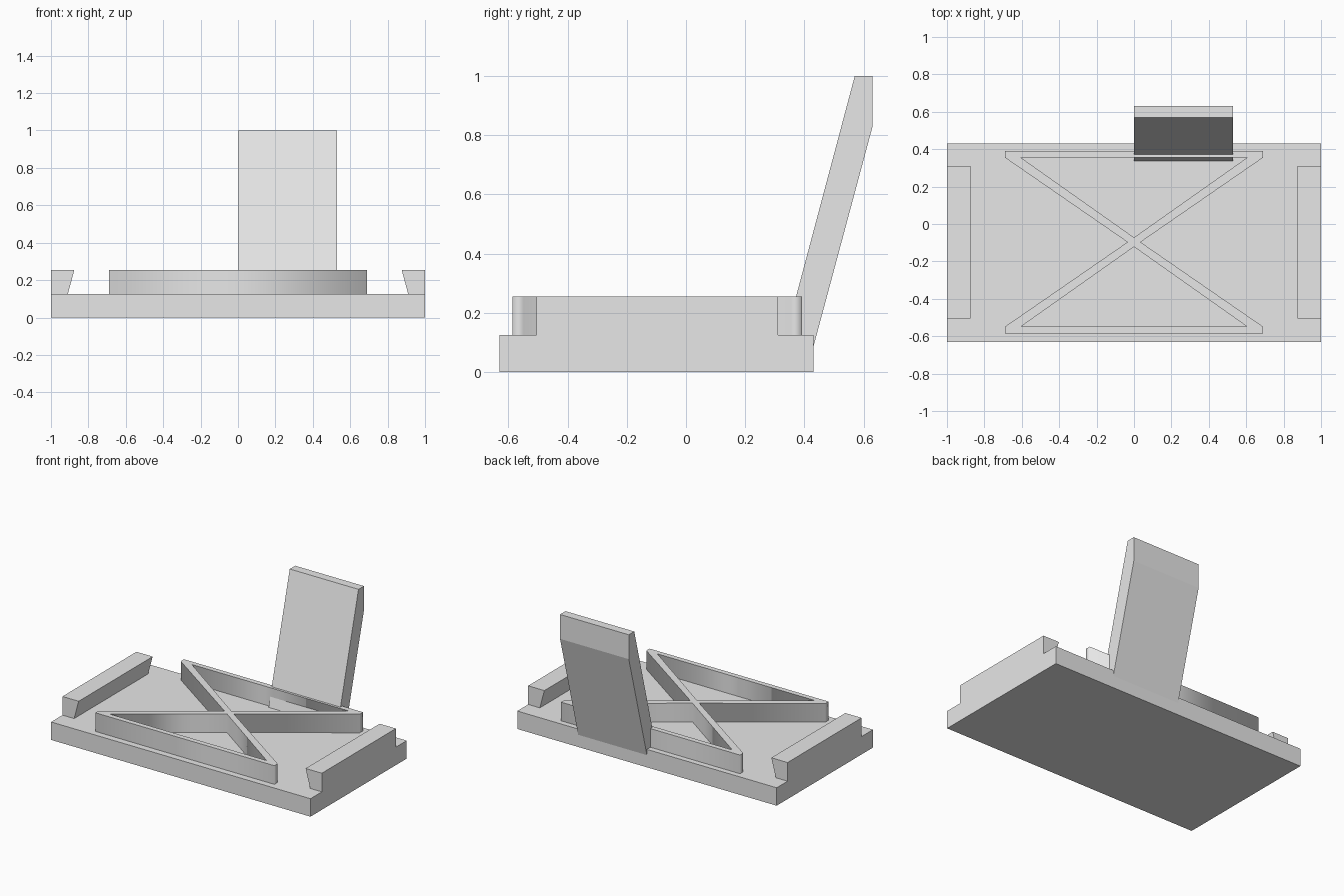
import bpy, bmesh
from mathutils import Vector

cube = bpy.data.objects.get("Cube")
if cube:
    bpy.data.objects.remove(cube, do_unlink=True)

# Single grey finish
GREY = (0.8, 0.8, 0.8, 1)
grey = bpy.data.materials.new("plain_grey")
grey.use_nodes = True
grey.diffuse_color = GREY
grey.node_tree.nodes["Principled BSDF"].inputs["Base Color"].default_value = GREY

BACK, FRONT = 0.43, -0.63      # base plate depth
DECK, TOP = 0.125, 0.255       # plate top and raised part top


def prism(name, profile, direction):
    """Sweep a closed 3D profile along a direction."""
    bm = bmesh.new()
    face = bm.faces.new([bm.verts.new(p) for p in profile])
    swept = bmesh.ops.extrude_face_region(bm, geom=[face], use_keep_orig=True)
    moved = [v for v in swept["geom"] if isinstance(v, bmesh.types.BMVert)]
    bmesh.ops.translate(bm, verts=moved, vec=Vector(direction))
    bmesh.ops.recalc_face_normals(bm, faces=bm.faces)
    mesh = bpy.data.meshes.new(name)
    bm.to_mesh(mesh)
    bm.free()
    mesh.materials.append(grey)
    obj = bpy.data.objects.new(name, mesh)
    bpy.context.collection.objects.link(obj)
    return obj


# Base plate
prism("base_plate",
      [(-1, FRONT, 0), (1, FRONT, 0), (1, BACK, 0), (-1, BACK, 0)],
      (0, 0, DECK))

# End rails with undercut inner faces
for side, name in ((-1, "right_rail"), (1, "left_rail")):
    section = [(1, DECK), (0.91, DECK), (0.875, TOP), (1, TOP)]
    prism(name, [(side * x, -0.505, z) for x, z in section], (0, 0.815, 0))

# Cross brace: hourglass outline with two triangular openings
MID = -0.097
REACH, EDGE, WAIST = 0.488, 0.452, 0.035
hourglass = [(-0.69, REACH), (0.69, REACH), (0.69, EDGE), (WAIST, 0),
             (0.69, -EDGE), (0.69, -REACH), (-0.69, -REACH), (-0.69, -EDGE),
             (-WAIST, 0), (-0.69, EDGE)]
opening = [(-0.605, EDGE), (0.605, EDGE), (0, 0.025)]
curve = bpy.data.curves.new("cross_brace", "CURVE")
curve.dimensions = "2D"
curve.fill_mode = "BOTH"
curve.extrude = (TOP - DECK) / 2
for loop in (hourglass, opening, [(x, -y) for x, y in opening]):
    spline = curve.splines.new("POLY")
    spline.points.add(len(loop) - 1)
    for point, (x, y) in zip(spline.points, loop):
        point.co = (x, y, 0, 1)
    spline.use_cyclic_u = True
curve.materials.append(grey)
brace = bpy.data.objects.new("cross_brace", curve)
brace.location = (0, MID, (DECK + TOP) / 2)
bpy.context.collection.objects.link(brace)
bpy.ops.object.select_all(action="DESELECT")
brace.select_set(True)
bpy.context.view_layer.objects.active = brace
bpy.ops.object.convert(target="MESH")

# Leaning back panel, cut square at its upper rear edge
lean = [(0.337, 0.085), (0.337, DECK), (0.57, 1), (0.63, 1), (0.63, 0.83), (BACK, 0.085)]
prism("back_panel", [(0, y, z) for y, z in lean], (0.53, 0, 0))
